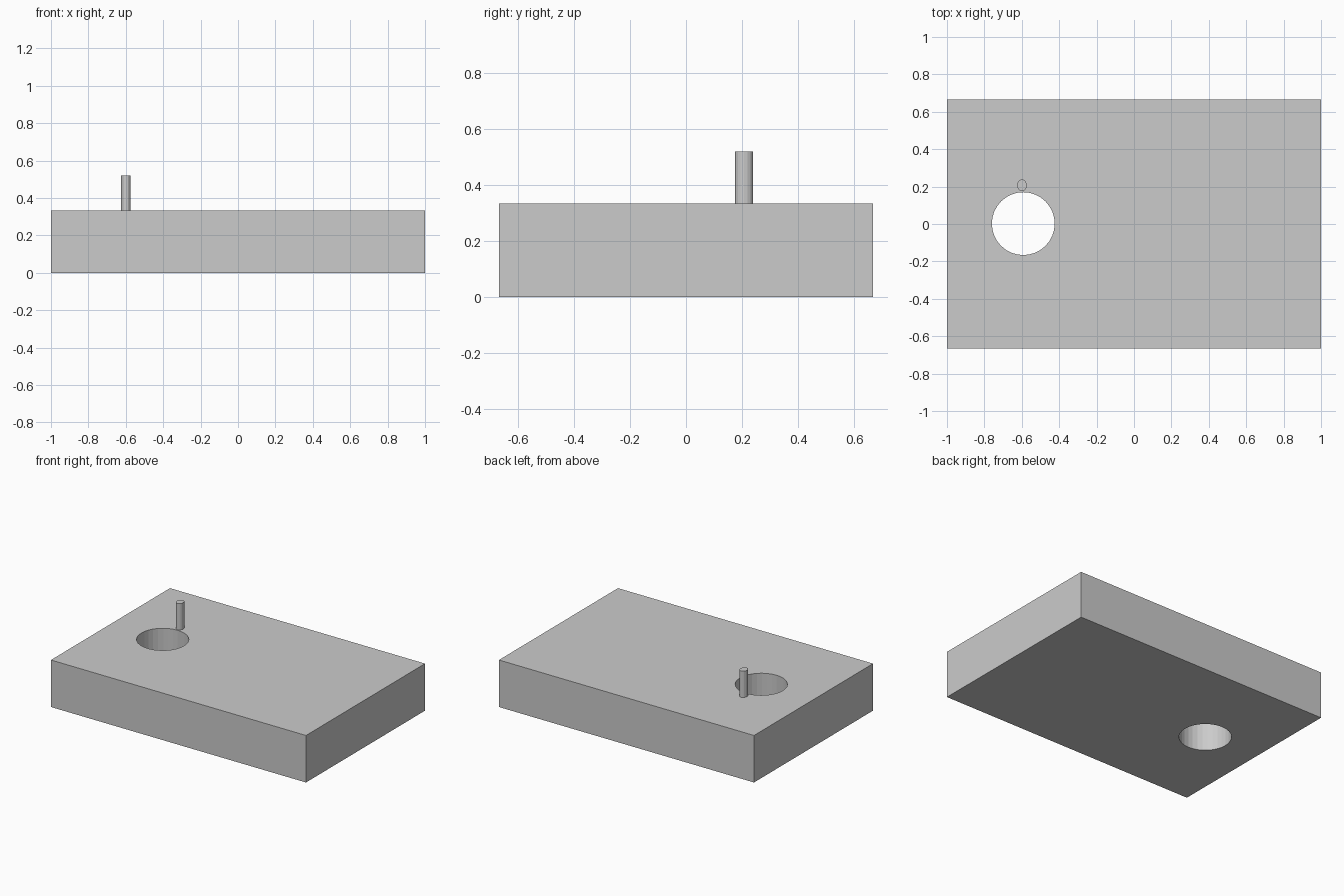
import bpy

if "Cube" in bpy.data.objects:
    bpy.data.objects.remove(bpy.data.objects["Cube"])

# Rectangular plate
bpy.ops.mesh.primitive_cube_add(size=1, location=(0, 0, 0.1667))
plate = bpy.context.object
plate.name = "plate"
plate.scale = (2, 1.3333, 0.3333)
bpy.ops.object.transform_apply(location=False, rotation=False, scale=True)

# Round through-hole near the left end
bpy.ops.mesh.primitive_cylinder_add(vertices=32, radius=0.168, depth=1,
                                    location=(-0.592, 0.002, 0.1667))
cutter = bpy.context.object
cutter.name = "hole_cutter"
cutter.hide_render = True
cutter.hide_set(True)
hole = plate.modifiers.new("hole", "BOOLEAN")
hole.operation = "DIFFERENCE"
hole.solver = "EXACT"
hole.object = cutter

# Slim oval pin standing on the plate behind the hole
bottom, top = 0.333, 0.52
bpy.ops.mesh.primitive_cylinder_add(vertices=16, radius=1, depth=1,
                                    location=(-0.599, 0.207, (bottom + top) / 2))
pin = bpy.context.object
pin.name = "pin"
pin.scale = (0.0255, 0.0315, top - bottom)
bpy.ops.object.transform_apply(location=False, rotation=False, scale=True)
